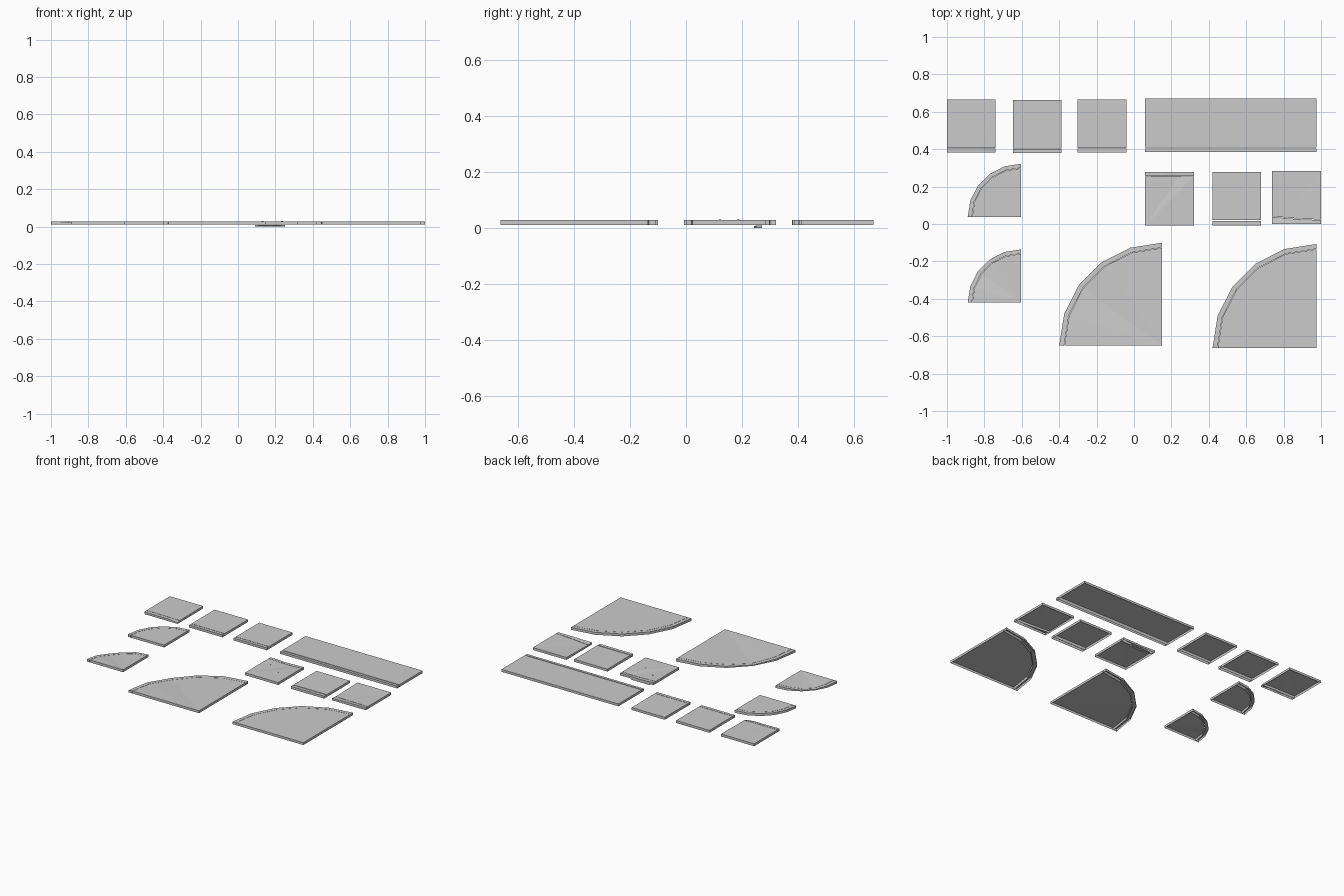
import bpy
from math import cos, sin, radians

if "Cube" in bpy.data.objects:
    bpy.data.objects.remove(bpy.data.objects["Cube"])

TOP, BOT = 0.028, 0.011


def shell(name, outline, tops, bottom=BOT):
    """Open-bottomed shell: counter-clockwise 3D outline, top faces, side walls."""
    n = len(outline)
    verts = list(outline) + [(x, y, bottom) for x, y, z in outline]
    faces = list(tops)
    for i in range(n):
        j = (i + 1) % n
        faces.append((i + n, j + n, j, i))
    mesh = bpy.data.meshes.new(name)
    mesh.from_pydata(verts, [], faces)
    obj = bpy.data.objects.new(name, mesh)
    bpy.context.collection.objects.link(obj)
    return obj


def slab(name, pts):
    """Paving surface, fanned from its first corner."""
    shell(name, pts, [(0, i, i + 1) for i in range(1, len(pts) - 1)])


def curb(name, inner, outer):
    """Edging strip between two matching rows of points."""
    n = len(inner)
    tops = [(2 * n - 1 - i, i, i + 1, 2 * n - 2 - i) for i in range(n - 1)]
    shell(name, outer + inner[::-1], tops)


def straight(name, x0, x1, y0, y1, joint, gap=0.003, line=None, flip=False):
    """Rectangular tile with an edging strip in front.
    line: (fraction along, y shift of joint, sag of joint, sag of outer edge)."""
    line = line or [(0, 0, 0, 0), (1, 0, 0, 0)]
    cx, cy = (x0 + x1) / 2, (y0 + y1) / 2

    def p(x, y, z):
        return (2 * cx - x, 2 * cy - y, z) if flip else (x, y, z)

    inner, outer, edge = [], [], []
    for t, dy, sag_in, sag_out in line:
        x = x0 + (x1 - x0) * t
        edge.append(p(x, joint + dy + gap / 2, TOP - sag_in))
        inner.append(p(x, joint + dy - gap / 2, TOP - sag_in))
        outer.append(p(x, y0, TOP - sag_out))
    slab(name + "_slab", [p(x1, y1, TOP), p(x0, y1, TOP)] + edge)
    curb(name + "_curb", inner, outer)


def quarter(name, cx, cy, radius, width, sag=(0,) * 6, gap=0.002):
    """Quarter-round tile with a five-sided edging strip."""
    def arc(r):
        return [(cx + r * cos(radians(90 + 18 * i)),
                 cy + r * sin(radians(90 + 18 * i)), TOP - sag[i])
                for i in range(6)]
    slab(name + "_slab", [(cx, cy, TOP)] + arc(radius - width - gap))
    curb(name + "_curb", arc(radius - width), arc(radius))


# back row: worn tile, two sound tiles, long tile
straight("worn_tile", -1.0, -0.74, 0.381, 0.666, 0.404,
         line=[(0, 0, 0, 0.001), (0.4, 0, 0.001, 0.003),
               (0.75, 0, 0.001, 0.002), (1, 0, 0.003, 0.009)])
straight("chipped_tile", -0.648, -0.387, 0.379, 0.664, 0.402)
straight("plain_tile", -0.301, -0.041, 0.381, 0.666, 0.404)
straight("long_tile", 0.06, 0.975, 0.386, 0.67, 0.407, gap=0.006)

# middle row: cracked tile turned around, sound tile, broken-edge tile
straight("cracked_tile", 0.06, 0.32, -0.008, 0.278, 0.015, flip=True,
         line=[(0, 0, 0, 0), (0.3, 0, 0.004, 0.002),
               (0.6, 0, 0.003, 0.004), (1, 0, 0, 0)])
straight("sound_tile", 0.42, 0.68, -0.008, 0.278, 0.018, gap=0.005)
straight("broken_edge_tile", 0.737, 1.0, 0.0, 0.284, 0.022,
         line=[(0, 0.018, 0.005, 0.002), (0.25, 0.012, 0.004, 0.001),
               (0.5, 0.006, 0.002, 0), (1, 0, 0, 0)])

# corner tiles, sound and sagging
quarter("small_corner", -0.605, 0.038, 0.284, 0.022)
quarter("small_sagging_corner", -0.605, -0.42, 0.284, 0.022,
        (0, 0.002, 0.009, 0.011, 0.003, 0))
quarter("large_corner", 0.975, -0.662, 0.555, 0.026)
quarter("large_sagging_corner", 0.15, -0.65, 0.55, 0.026,
        (0, 0.001, 0.006, 0.011, 0.004, 0))

# fragment sunk under the cracked tile, and loose chips on top
shell("sunken_fragment", [(0.09, 0.248, 0.008), (0.17, 0.243, 0.004),
                          (0.25, 0.25, 0.008), (0.24, 0.272, 0.009),
                          (0.1, 0.272, 0.009)], [(0, 1, 2, 3, 4)], 0.0)
for i, (x, y) in enumerate([(0.13, 0.187), (0.235, 0.121)]):
    shell(f"loose_chip_{i}", [(x - 0.005, y - 0.004, 0.03),
                              (x + 0.005, y - 0.003, 0.03),
                              (x, y + 0.006, 0.029)], [(0, 1, 2)], TOP)
